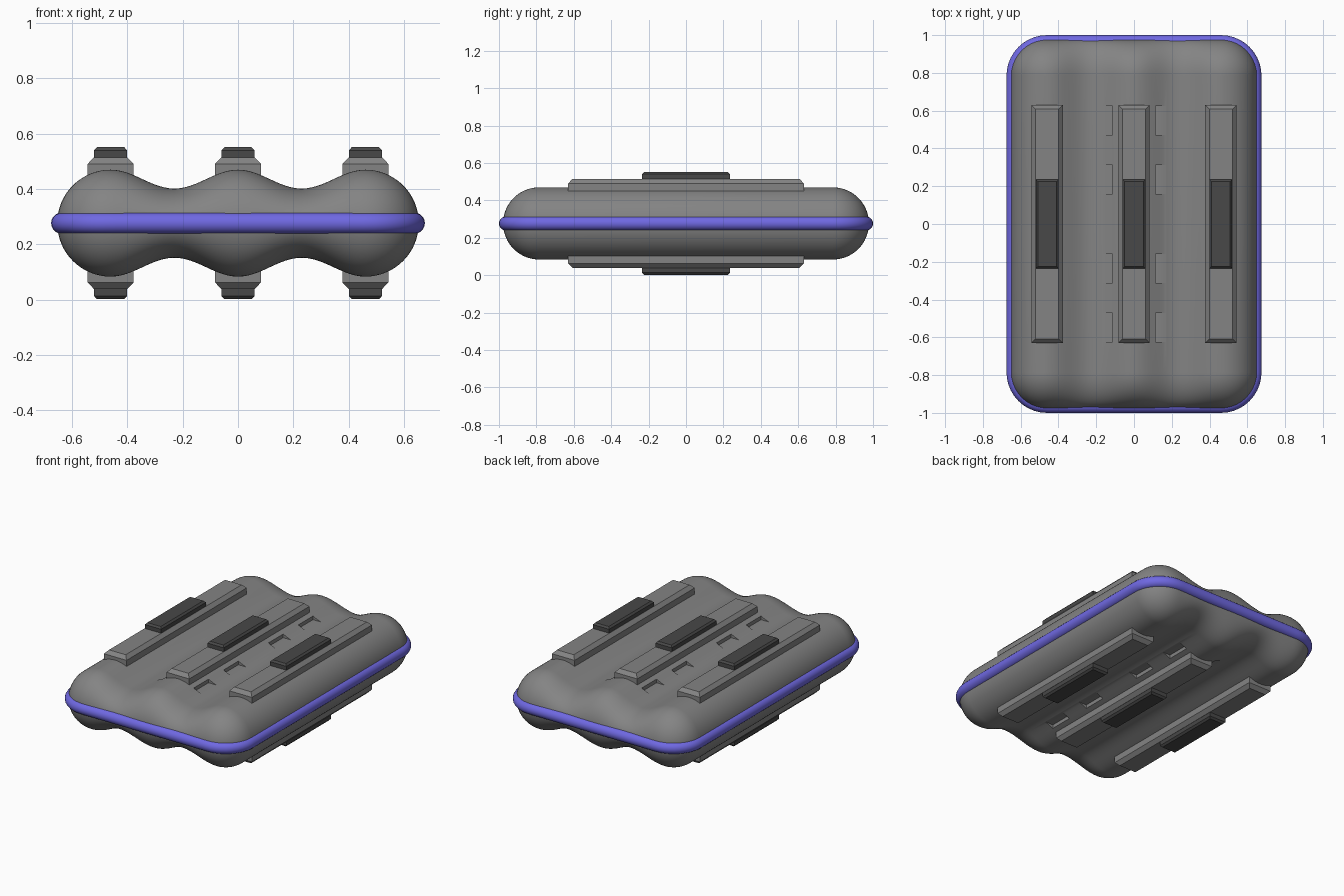
import bpy, bmesh, math

if "Cube" in bpy.data.objects:
    bpy.data.objects.remove(bpy.data.objects["Cube"])

ZC = 0.2765            # mid height, everything mirrors about it
CX, CY = 0.46, 0.785   # core rectangle that is rounded outward
R = 0.193              # lobe radius
N, ARC = 48, 10


def material(name, rgb):
    m = bpy.data.materials.new(name)
    m.diffuse_color = (*rgb, 1)
    m.use_nodes = True
    m.node_tree.nodes["Principled BSDF"].inputs["Base Color"].default_value = m.diffuse_color
    return m


grey = material("shell grey", (0.23, 0.23, 0.23))
dark = material("dark grey", (0.065, 0.065, 0.065))
violet = material("violet", (0.16, 0.14, 0.76))


def finish(bm, name, mat=None, smooth=True):
    bmesh.ops.recalc_face_normals(bm, faces=bm.faces)
    me = bpy.data.meshes.new(name)
    bm.to_mesh(me)
    bm.free()
    ob = bpy.data.objects.new(name, me)
    bpy.context.collection.objects.link(ob)
    if mat:
        me.materials.append(mat)
    if smooth:
        me.shade_smooth()
        me.set_sharp_from_angle(angle=math.radians(35))
    return ob


def perimeter():
    """Core point and outward direction around the rounded rectangle."""
    pts = []
    front = [(-CX + 2 * CX * i / N) for i in range(N + 1)]
    pts += [(x, -CY, 0, -1) for x in front]

    def arc(cx, cy, start):
        for i in range(1, ARC + 1):
            a = math.radians(start + 90 * i / ARC)
            pts.append((cx, cy, math.cos(a), math.sin(a)))

    arc(CX, -CY, -90)
    pts.append((CX, CY, 1, 0))
    arc(CX, CY, 0)
    pts.extend((x, CY, 0, 1) for x in front[-2::-1])
    arc(-CX, CY, 90)
    pts.append((-CX, -CY, -1, 0))
    arc(-CX, -CY, 180)
    return pts[:-1]


def height(x):
    return R - 0.034 * (1 - math.cos(2 * math.pi * min(abs(x), CX) / CX))


def bridge(bm, a, b):
    n = len(a)
    for i in range(n):
        j = (i + 1) % n
        bm.faces.new((a[i], a[j], b[j], b[i]))


P = perimeter()

# Three-lobed shell: rounded rim rings, then strips across top and bottom
bm = bmesh.new()
rings = []
for k in range(33):
    phi = math.pi * (k / 32 - 0.5)
    ring = []
    for cx, cy, nx, ny in P:
        d = R * math.cos(phi)
        x, y = cx + nx * d, cy + ny * d
        ring.append(bm.verts.new((x, y, ZC + height(x) * math.sin(phi))))
    rings.append(ring)
for a, b in zip(rings, rings[1:]):
    bridge(bm, a, b)
back0 = N + 2 * ARC + 1   # index of right end of the back edge
for ring in (rings[0], rings[-1]):
    for i in range(N):
        bm.faces.new((ring[i], ring[i + 1],
                      ring[back0 + N - i - 1], ring[back0 + N - i]))
bmesh.ops.remove_doubles(bm, verts=bm.verts, dist=1e-5)
bmesh.ops.dissolve_degenerate(bm, edges=bm.edges, dist=1e-6)
shell = finish(bm, "lobed_shell", grey, smooth=False)


def add_box(bm, x0, x1, y0, y1, z0, z1):
    vs = bmesh.ops.create_cube(bm, size=1)["verts"]
    for v in vs:
        v.co = ((x0 + x1) / 2 + v.co.x * (x1 - x0),
                (y0 + y1) / 2 + v.co.y * (y1 - y0),
                (z0 + z1) / 2 + v.co.z * (z1 - z0))


# Small notches beside the middle rails
bm = bmesh.new()
for sx in (-1, 1):
    for sz in (-1, 1):
        for yc in (-0.548, -0.235, 0.235, 0.548):
            xs = sorted((sx * 0.113, sx * 0.23))
            zs = sorted((ZC + sz * 0.136, ZC + sz * 0.3))
            add_box(bm, *xs, yc - 0.077, yc + 0.077, *zs)
cutter = finish(bm, "notch_cutter", smooth=False)
cutter.hide_render = True
mod = shell.modifiers.new("notches", 'BOOLEAN')
mod.operation, mod.solver, mod.object = 'DIFFERENCE', 'EXACT', cutter
bpy.context.view_layer.objects.active = shell
bpy.ops.object.modifier_apply(modifier=mod.name)
bpy.data.objects.remove(cutter)
shell.data.shade_smooth()
shell.data.set_sharp_from_angle(angle=math.radians(35))

# Violet band around the rim
bm = bmesh.new()
rings = []
for k in range(20):
    a = 2 * math.pi * k / 20
    d = 0.177 + 0.038 * math.cos(a)
    rings.append([bm.verts.new((cx + nx * d, cy + ny * d,
                                ZC + 0.038 * math.sin(a)))
                  for cx, cy, nx, ny in P])
for k in range(20):
    bridge(bm, rings[k], rings[(k + 1) % 20])
finish(bm, "rim_band", violet)


# Chamfered bars: rails and the pads on top of them
def bar(name, mat, xc, s, half_x, half_y, z0, z1, z2, inset):
    bm = bmesh.new()
    levels = []
    for z, c in ((z0, 0), (z1, 0), (z2, inset)):
        hx, hy = half_x - c, half_y - c
        levels.append([bm.verts.new((xc + i * hx, j * hy, ZC + s * z))
                       for i, j in ((-1, -1), (1, -1), (1, 1), (-1, 1))])
    bridge(bm, levels[0], levels[1])
    bridge(bm, levels[1], levels[2])
    bm.faces.new(levels[0])
    bm.faces.new(levels[2])
    finish(bm, name, mat, smooth=False)


for side, s in (("top", 1), ("bottom", -1)):
    for pos, xc in (("left", -CX), ("middle", 0), ("right", CX)):
        bar(f"{side}_{pos}_rail", grey, xc, s, 0.083, 0.63, 0.16, 0.214, 0.237, 0.022)
        bar(f"{side}_{pos}_pad", dark, xc, s, 0.06, 0.235, 0.20, 0.263, 0.2745, 0.011)
